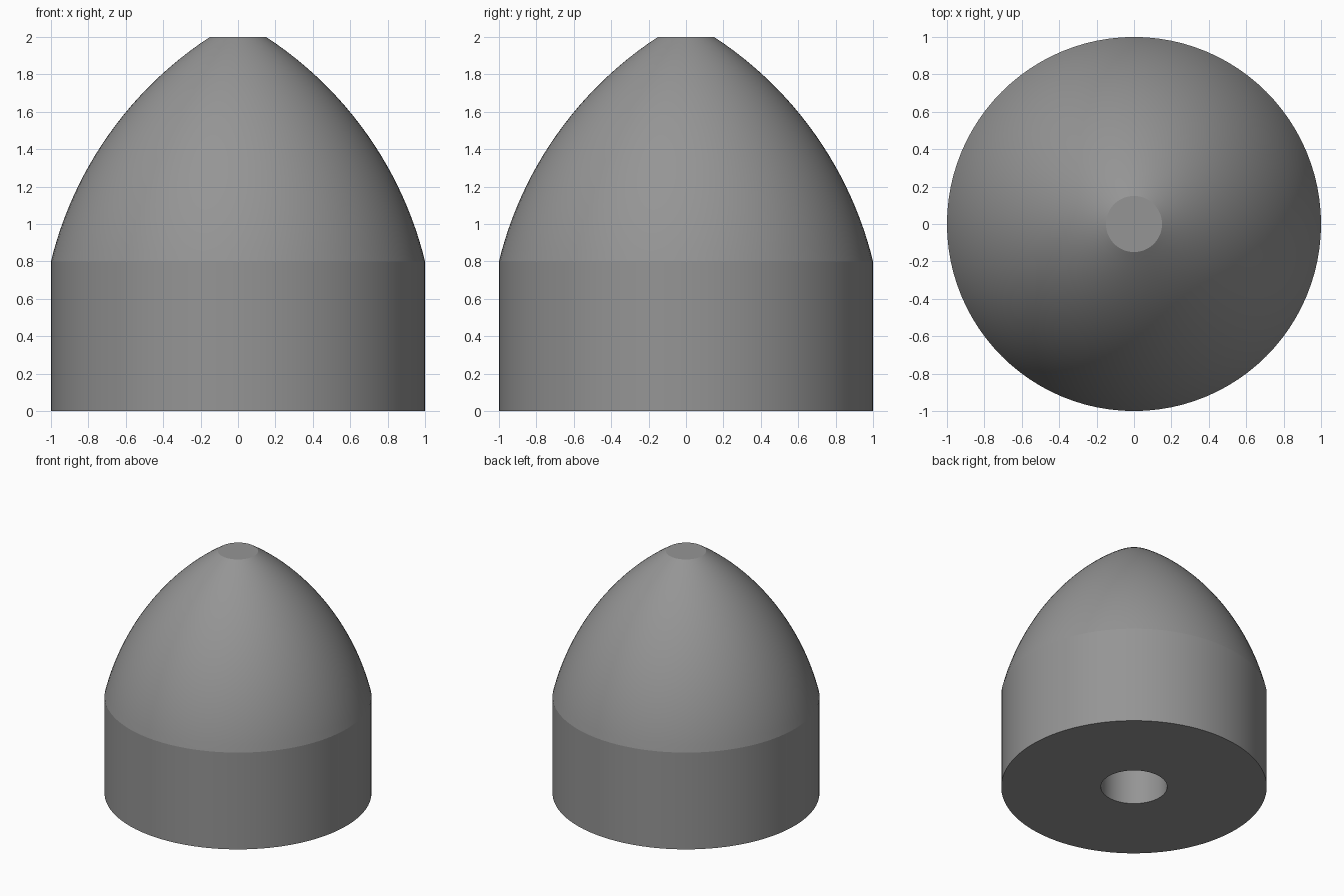
import bpy, bmesh, math
from mathutils import Vector

if "Cube" in bpy.data.objects:
    bpy.data.objects.remove(bpy.data.objects["Cube"])

SEGMENTS = 96
BASE_R, SHOULDER_Z = 1.0, 0.8
TIP_R, TIP_Z = 0.15, 2.0
HOLE_R, HOLE_DEPTH = 0.25, 0.8
ARC_R, ARC_STEPS = 2.0, 24


def ogive_points():
    """Circular arc from the shoulder to the flat tip."""
    a, b = Vector((BASE_R, SHOULDER_Z)), Vector((TIP_R, TIP_Z))
    chord = b - a
    inward = Vector((-chord.y, chord.x)).normalized()
    centre = (a + b) / 2 + inward * math.sqrt(ARC_R ** 2 - (chord.length / 2) ** 2)
    start = math.atan2(a.y - centre.y, a.x - centre.x)
    end = math.atan2(b.y - centre.y, b.x - centre.x)
    angles = [start + (end - start) * i / ARC_STEPS for i in range(ARC_STEPS + 1)]
    return [(centre.x + ARC_R * math.cos(t), centre.y + ARC_R * math.sin(t)) for t in angles]


def lathe(name, profile, material):
    """Revolve an (r, z) profile around z and close both ends."""
    bm = bmesh.new()
    rings = []
    for r, z in profile:
        rings.append([bm.verts.new((r * math.cos(t), r * math.sin(t), z))
                      for t in (2 * math.pi * i / SEGMENTS for i in range(SEGMENTS))])
    for low, high in zip(rings, rings[1:]):
        for i in range(SEGMENTS):
            j = (i + 1) % SEGMENTS
            bm.faces.new((low[i], low[j], high[j], high[i]))
    bm.faces.new(rings[0])
    bm.faces.new(rings[-1])
    bmesh.ops.recalc_face_normals(bm, faces=bm.faces)
    mesh = bpy.data.meshes.new(name)
    bm.to_mesh(mesh)
    bm.free()
    mesh.materials.append(material)
    obj = bpy.data.objects.new(name, mesh)
    bpy.context.collection.objects.link(obj)
    bpy.context.view_layer.objects.active = obj
    obj.select_set(True)
    bpy.ops.object.shade_smooth_by_angle(angle=math.radians(10))
    return obj


grey = bpy.data.materials.new("mid_grey")
grey.diffuse_color = (0.3, 0.3, 0.3, 1)
grey.use_nodes = True
grey.node_tree.nodes["Principled BSDF"].inputs["Base Color"].default_value = grey.diffuse_color

# Blind mounting hole, flat underside, straight wall, then the curved nose
profile = [(HOLE_R, HOLE_DEPTH), (HOLE_R, 0), (BASE_R, 0)] + ogive_points()
lathe("nose_cone", profile, grey)
